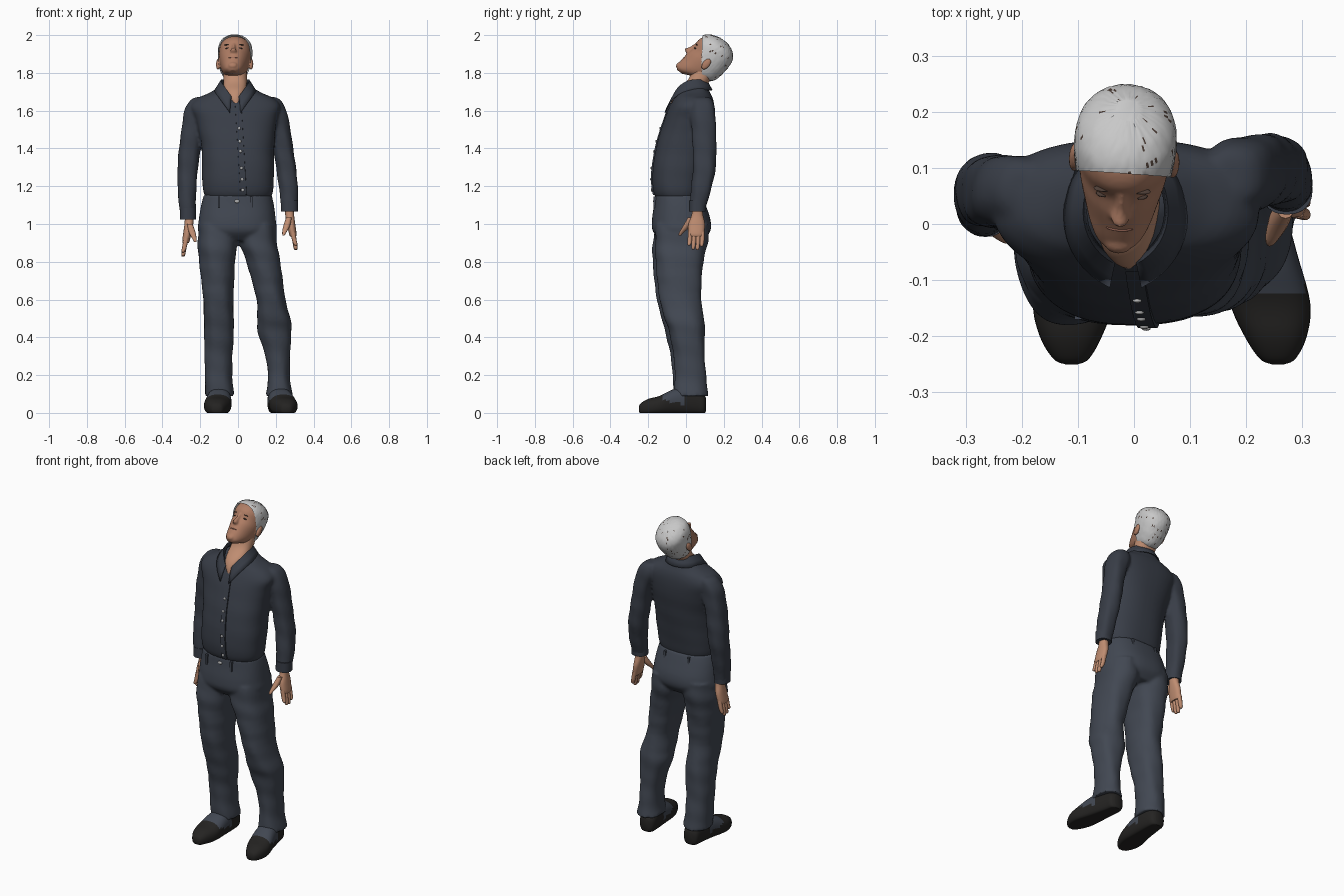
import bpy, bmesh, math, random
from mathutils import Vector, Matrix

if "Cube" in bpy.data.objects:
    bpy.data.objects.remove(bpy.data.objects["Cube"])

random.seed(4)


def material(name, rgb):
    m = bpy.data.materials.new(name)
    m.diffuse_color = (*rgb, 1)
    m.use_nodes = True
    m.node_tree.nodes["Principled BSDF"].inputs["Base Color"].default_value = m.diffuse_color
    return m


SHIRT = material("shirt_blue", (0.040, 0.047, 0.063))
PANTS = material("trouser_blue", (0.054, 0.064, 0.085))
FACE = material("face_skin", (0.43, 0.205, 0.128))
HAND = material("hand_skin", (0.52, 0.265, 0.165))
HAIR = material("hair_white", (0.58, 0.58, 0.58))
SHOE = material("shoe_black", (0.018, 0.017, 0.016))
BUTTON = material("button_grey", (0.45, 0.45, 0.45))
DARK = material("eye_dark", (0.07, 0.045, 0.035))
LIP = material("lip_brown", (0.28, 0.12, 0.085))


def spline(rows, steps):
    """Catmull-Rom resampling of section rows."""
    out = []
    for i in range(len(rows) - 1):
        a, b, c, d = rows[max(i - 1, 0)], rows[i], rows[i + 1], rows[min(i + 2, len(rows) - 1)]
        for s in range(steps):
            t = s / steps
            out.append([0.5 * (2 * q + (r - p) * t + (2 * p - 5 * q + 4 * r - w) * t * t
                               + (3 * q - p - 3 * r + w) * t ** 3) for p, q, r, w in zip(a, b, c, d)])
    return out + [list(rows[-1])]


def loft(bm, rows, n=32, steps=5, power=2.3, axis="z", wrinkle=0.0):
    """Rows are (station, x0, x1, v0, v1); v is y for axis z, and z for axis y."""
    rings = []
    for s, x0, x1, v0, v1 in spline(rows, steps):
        ring = []
        for k in range(n):
            a = 2 * math.pi * k / n
            c, d = math.cos(a), math.sin(a)
            w = 1 + wrinkle * math.sin(3 * a + 34 * s) * math.sin(2 * a - 19 * s)
            x = (x0 + x1) / 2 + (x1 - x0) / 2 * w * math.copysign(abs(c) ** (2 / power), c)
            v = (v0 + v1) / 2 + (v1 - v0) / 2 * w * math.copysign(abs(d) ** (2 / power), d)
            ring.append(bm.verts.new((x, v, s) if axis == "z" else (x, s, max(v, 0))))
        rings.append(ring)
    faces = [bm.faces.new(rings[0]), bm.faces.new(rings[-1])]
    for p, q in zip(rings, rings[1:]):
        for k in range(n):
            faces.append(bm.faces.new((p[k], p[(k + 1) % n], q[(k + 1) % n], q[k])))
    bmesh.ops.recalc_face_normals(bm, faces=faces)


def blob(bm, centre, radii):
    bmesh.ops.create_uvsphere(bm, u_segments=16, v_segments=10, radius=1,
                              matrix=Matrix.Translation(centre) @ Matrix.Diagonal((*radii, 1)))


def finish(bm, name, mats, voxel=0, angle=50):
    me = bpy.data.meshes.new(name)
    bm.to_mesh(me)
    bm.free()
    for m in mats:
        me.materials.append(m)
    me.shade_smooth()
    me.set_sharp_from_angle(angle=math.radians(angle))
    ob = bpy.data.objects.new(name, me)
    bpy.context.collection.objects.link(ob)
    if voxel:
        r = ob.modifiers.new("blend", "REMESH")
        r.mode, r.voxel_size, r.use_smooth_shade = "VOXEL", voxel, True
        s = ob.modifiers.new("soften", "SMOOTH")
        s.factor, s.iterations = 0.5, 3
    return ob


# Trousers: hips and two legs blended together
bm = bmesh.new()
loft(bm, [(1.155, -.18, .178, -.165, .085), (1.10, -.195, .19, -.17, .105), (1.02, -.208, .20, -.18, .13),
          (.96, -.211, .203, -.175, .128), (.91, -.17, .16, -.13, .09)], n=48, power=2.4)
loft(bm, [(1.0, -.205, 0, -.16, .12), (.90, -.213, -.002, -.178, .112), (.80, -.205, -.015, -.175, .09),
          (.60, -.185, -.025, -.155, .068), (.50, -.18, -.022, -.13, .083), (.40, -.178, -.022, -.103, .09),
          (.30, -.178, -.03, -.08, .09), (.18, -.175, -.03, -.07, .10), (.09, -.175, -.02, -.065, .108)], wrinkle=.03)
loft(bm, [(1.0, 0, .2, -.16, .12), (.90, .01, .207, -.165, .115), (.80, .045, .225, -.16, .093),
          (.60, .097, .25, -.14, .08), (.50, .102, .278, -.115, .095), (.43, .105, .284, -.09, .10),
          (.30, .145, .275, -.065, .10), (.18, .158, .275, -.06, .108), (.09, .145, .29, -.067, .117)], wrinkle=.03)
finish(bm, "trousers", [PANTS], .009)

# Waist button, belt loops
bm = bmesh.new()
blob(bm, (-.005, -.168, 1.12), (.014, .006, .009))
finish(bm, "waist_button", [BUTTON])
bm = bmesh.new()
for x, y in ((-.10, -.160), (.07, -.162), (-.08, .085), (.08, .085)):
    bmesh.ops.create_cube(bm, size=1, matrix=Matrix.Translation((x, y, 1.115)) @ Matrix.Diagonal((.012, .02, .06, 1)))
finish(bm, "belt_loops", [PANTS])

# Shirt: torso and both sleeves blended together
bm = bmesh.new()
torso = [(1.14, -.17, .175, -.16, .078), (1.18, -.185, .186, -.175, .088), (1.28, -.19, .192, -.178, .105),
         (1.42, -.195, .192, -.155, .13), (1.55, -.225, .205, -.115, .15), (1.62, -.25, .225, -.088, .15),
         (1.665, -.215, .19, -.063, .142), (1.695, -.15, .125, -.042, .128), (1.735, -.085, .058, .012, .108)]
loft(bm, torso, n=48, power=2.4, wrinkle=.008)
sleeve_left = [(1.672, -.22, -.15, .035, .095), (1.655, -.252, -.14, .01, .115), (1.60, -.283, -.15, -.005, .123),
               (1.50, -.30, -.185, -.008, .123), (1.38, -.315, -.20, -.005, .125), (1.28, -.32, -.213, -.005, .12),
               (1.15, -.317, -.222, -.02, .095), (1.03, -.305, -.225, -.02, .07)]
sleeve_right = [(1.672, .14, .195, .05, .12), (1.655, .13, .226, .03, .14), (1.60, .13, .257, .022, .155),
                (1.50, .17, .277, .03, .16), (1.38, .19, .295, .035, .16), (1.28, .205, .31, .035, .155),
                (1.17, .22, .318, .025, .13), (1.07, .23, .315, .02, .10)]
for rows in (sleeve_left, sleeve_right):
    loft(bm, rows, wrinkle=.04)
finish(bm, "shirt", [SHIRT], .009)

# Cuffs
bm = bmesh.new()
for z, x0, x1, y0, y1 in (sleeve_left[-1], sleeve_right[-1]):
    g = .003
    loft(bm, [(z - .005, x0 - g, x1 + g, y0 - g, y1 + g), (z + .055, x0 - g, x1 + g, y0 - g, y1 + 2 * g)], steps=1)
finish(bm, "cuffs", [SHIRT])

# Placket strip and buttons follow the torso front profile
front = [(r[0], r[3]) for r in spline(torso, 8) if 1.15 < r[0] < 1.64]
bm = bmesh.new()
prev = None
for z, y in front:
    cx = .03 - .06 * (z - 1.15)
    row = [bm.verts.new((cx + dx, y - .006 + dy, z)) for dx, dy in ((-.017, .012), (-.016, 0), (.016, 0), (.017, .012))]
    if prev:
        for k in range(3):
            bm.faces.new((prev[k], prev[k + 1], row[k + 1], row[k]))
    prev = row
finish(bm, "placket", [SHIRT])
bm = bmesh.new()
for zb in (1.18, 1.235, 1.29, 1.38, 1.44, 1.505):
    z, y = min(front, key=lambda p: abs(p[0] - zb))
    blob(bm, (.027 - .06 * (z - 1.15), y - .007, z), (.008, .004, .008))
finish(bm, "shirt_buttons", [BUTTON])

# Open collar, folded over
bm = bmesh.new()
prev = None
for i in range(41):
    t = i / 20 - 1
    a = math.pi / 2 + t * math.radians(168)
    f = max(0, abs(t) - .5) * 2
    row = []
    for k, (scale, drop) in enumerate(((.98, .02), (1.08, 0), (1.36, .03 + .01 * f), (1.58, .055 + .03 * f ** 3))):
        row.append(bm.verts.new((-.015 + .068 * scale * math.cos(a) * (1 + .25 * f),
                                 .042 + .062 * scale * math.sin(a) - .042 * f - .006 * k * f,
                                 1.765 - drop - .09 * f * f)))
    if prev:
        for k in range(3):
            bm.faces.new((prev[k], prev[k + 1], row[k + 1], row[k]))
    prev = row
finish(bm, "collar", [SHIRT]).modifiers.new("thickness", "SOLIDIFY").thickness = .006

# Neck with open throat
bm = bmesh.new()
loft(bm, [(1.635, -.03, .01, -.08, .05), (1.67, -.06, .03, -.074, .08), (1.71, -.073, .043, -.05, .10),
          (1.765, -.077, .047, .012, .13), (1.85, -.075, .045, .04, .18)])
finish(bm, "neck", [HAND])

# Head parts share one tilted frame
head_rows = [(-.15, .018, -.095, -.06), (-.135, .04, -.106, -.03), (-.11, .056, -.11, .03), (-.075, .068, -.108, .082),
             (-.035, .077, -.105, .097), (0, .082, -.098, .101), (.04, .084, -.104, .102), (.075, .078, -.09, .092),
             (.10, .055, -.06, .066), (.115, .02, -.015, .03)]
head_rows = [(z, -w, w, a, b) for z, w, a, b in head_rows]


def tilt(ob):
    ob.location = (-.017, .12, 1.876)
    ob.rotation_euler = (math.radians(-38), 0, math.radians(-4))


bm = bmesh.new()
loft(bm, head_rows, n=40, power=2.1)
loft(bm, [(.02, -.009, .009, -.106, -.07), (-.015, -.011, .011, -.117, -.07), (-.036, -.017, .017, -.131, -.07),
          (-.048, -.014, .014, -.118, -.07)], n=16)
for s in (-1, 1):
    blob(bm, (s * .088, .013, -.028), (.011, .02, .034))
blob(bm, (0, -.103, -.125), (.024, .013, .018))
tilt(finish(bm, "head", [FACE], .005))

bm = bmesh.new()
for s in (-1, 1):
    blob(bm, (s * .034, -.086, 0), (.012, .008, .004))
    blob(bm, (s * .034, -.091, .02), (.017, .007, .0025))
tilt(finish(bm, "eyes_and_brows", [DARK]))
bm = bmesh.new()
blob(bm, (0, -.101, -.076), (.025, .009, .004))
tilt(finish(bm, "mouth", [LIP]))

# Hair: enlarged skull cut along the hairline, with a few thin dark strands
bm = bmesh.new()
loft(bm, [[v * 1.085 for v in r] for r in head_rows], n=110, steps=4, power=2.1)
for co, no in (((0, -.093, .07), (0, 1.3, 1)), ((0, 0, -.09), (0, 0, 1))):
    bmesh.ops.bisect_plane(bm, geom=bm.verts[:] + bm.edges[:] + bm.faces[:], plane_co=co,
                           plane_no=Vector(no).normalized(), clear_inner=True)
for v in bm.verts:
    v.co *= 1 + random.uniform(-.008, .008)
for f in bm.faces:
    f.material_index = int(random.random() < .03 and len(f.verts) == 4)
tilt(finish(bm, "hair", [HAIR, DARK]))

# Hands: palm, four fingers, thumb
for side, name, dx, dy, dz in ((1, "right_hand", 0, 0, 0), (-1, "left_hand", .015, -.02, -.035)):
    bm = bmesh.new()
    loft(bm, [(1.10, .25, .298, .035, .085), (1.05, .25, .297, .03, .09), (1.0, .258, .303, .013, .1),
              (.95, .27, .31, .012, .096), (.935, .275, .308, .02, .09)], n=20)
    for k, tip in enumerate((.885, .865, .862, .88)):
        y = .021 + .022 * k
        loft(bm, [(.96, .276, .303, y - .011, y + .011), (.91, .287, .311, y - .013, y + .01),
                  (tip + .008, .295, .315, y - .014, y + .005), (tip, .30, .31, y - .009, y)], n=10, steps=3)
    loft(bm, [(1.035, .255, .285, .01, .05), (.99, .24, .275, -.015, .025), (.955, .234, .256, -.036, -.012),
              (.94, .236, .247, -.04, -.025)], n=12, steps=3)
    for v in bm.verts:
        y = v.co.y + (max(0, .01 - v.co.y) * .5 if side < 0 else 0)
        v.co = (side * v.co.x + dx, y + dy, v.co.z + dz)
    bmesh.ops.recalc_face_normals(bm, faces=bm.faces[:])
    finish(bm, name, [HAND])

# Shoes: dark toe, sides and sole with a blue instep; the right one turns outward
for side, name in ((-1, "left_shoe"), (1, "right_shoe")):
    bm = bmesh.new()
    loft(bm, [(-.25, -.123, -.1, .012, .03), (-.24, -.144, -.08, -.005, .05), (-.20, -.168, -.057, -.015, .074),
              (-.14, -.18, -.037, -.015, .09), (-.05, -.165, -.035, -.015, .13), (.05, -.148, -.04, -.015, .13),
              (.092, -.14, -.05, -.01, .10), (.106, -.12, -.07, .01, .08)], axis="y", power=2.4)
    for f in bm.faces:
        c = f.calc_center_median()
        f.material_index = int(-.13 < c.y < .0 and c.z > .055 - .2 * (c.y + .06))
    if side > 0:
        for v in bm.verts:
            v.co.x = -v.co.x + .12 - .1 * v.co.y
        bmesh.ops.reverse_faces(bm, faces=bm.faces[:])
    finish(bm, name, [SHOE, PANTS])
